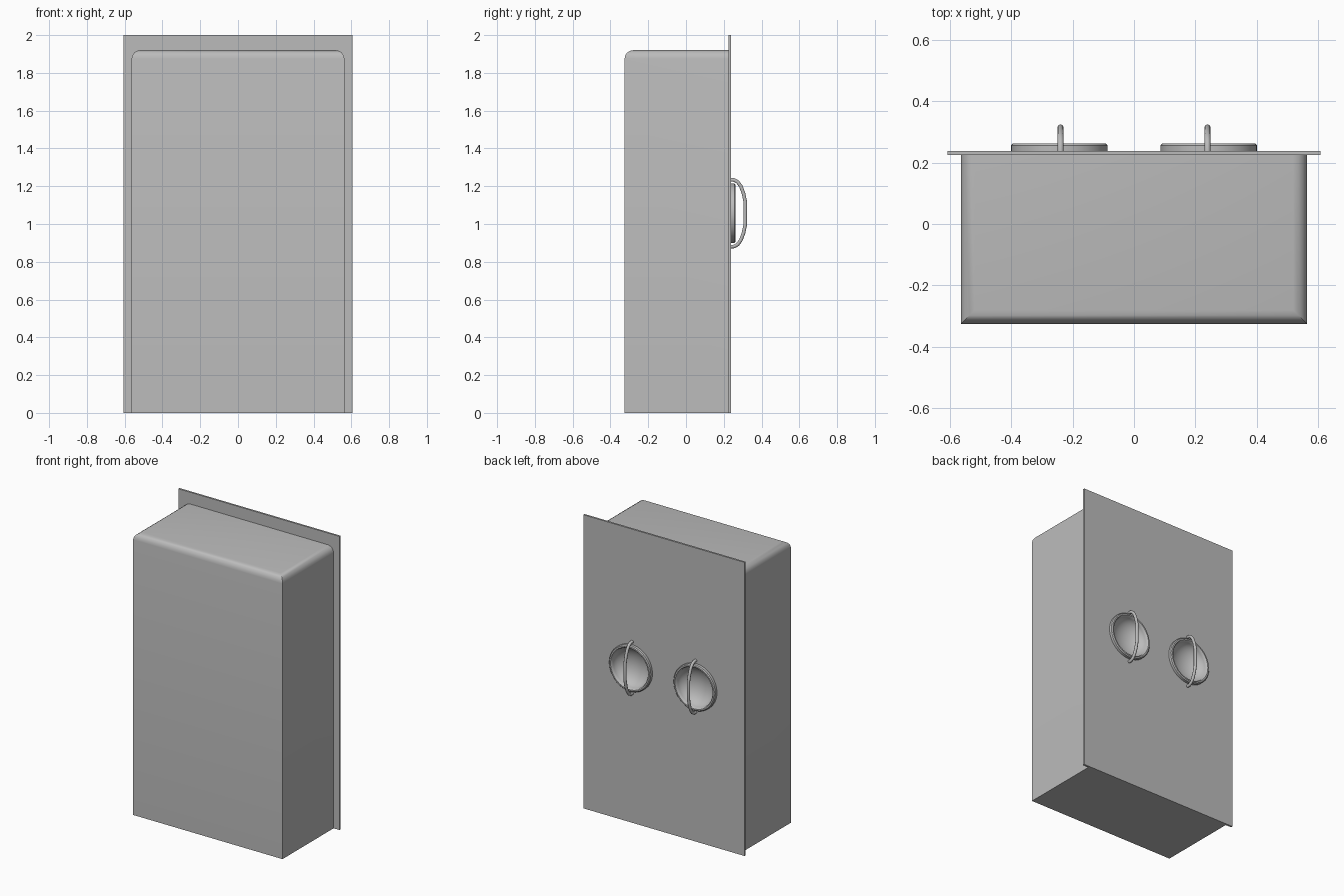
import bpy
import bmesh
import math
from mathutils import Matrix, Vector

cube = bpy.data.objects.get("Cube")
if cube:
    bpy.data.objects.remove(cube, do_unlink=True)

# One plain grey material
GREY = (0.5, 0.5, 0.5, 1.0)
grey = bpy.data.materials.new("grey metal")
grey.diffuse_color = GREY
grey.use_nodes = True
grey.node_tree.nodes["Principled BSDF"].inputs["Base Color"].default_value = GREY


def add_object(name, bm, angle=None):
    """Turn a bmesh into a named grey object, smooth below the given angle."""
    mesh = bpy.data.meshes.new(name)
    bm.to_mesh(mesh)
    bm.free()
    obj = bpy.data.objects.new(name, mesh)
    bpy.context.collection.objects.link(obj)
    mesh.materials.append(grey)
    bpy.ops.object.select_all(action="DESELECT")
    obj.select_set(True)
    bpy.context.view_layer.objects.active = obj
    if angle:
        bpy.ops.object.shade_smooth_by_angle(angle=math.radians(angle))
    return obj


def box(low, high):
    bm = bmesh.new()
    low, high = Vector(low), Vector(high)
    size = high - low
    bmesh.ops.create_cube(bm, size=1, matrix=Matrix.Translation((low + high) / 2)
                          @ Matrix.Diagonal((*size, 1)))
    return bm


PLATE_FRONT, PLATE_BACK = 0.225, 0.238
DISH_X, DISH_Z = 0.243, 1.057

# Housing: rounded top edges, open where the panel covers it
bm = box((-0.563, -0.325, 0), (0.563, PLATE_FRONT, 1.92))
bmesh.ops.delete(bm, geom=[f for f in bm.faces if f.normal.y > 0.9], context="FACES_ONLY")
top_edges = [e for e in bm.edges if all(v.co.z > 1.9 for v in e.verts) and not e.is_boundary]
bmesh.ops.bevel(bm, geom=top_edges, offset=0.045, segments=4, profile=0.5, affect="EDGES")
add_object("housing", bm, 35)

# Back panel with two round openings for the dishes
panel = add_object("back_panel", box((-0.607, PLATE_FRONT, 0), (0.607, PLATE_BACK, 2)))
for side in (-1, 1):
    bm = bmesh.new()
    place = Matrix.Translation((side * DISH_X, PLATE_BACK, DISH_Z)) @ Matrix.Rotation(math.pi / 2, 4, "X")
    bmesh.ops.create_cone(bm, cap_ends=True, segments=48, radius1=0.145, radius2=0.145,
                          depth=0.1, matrix=place)
    cutter = add_object("opening_cutter", bm)
    cutter.hide_render = True
    cut = panel.modifiers.new("opening", "BOOLEAN")
    cut.object = cutter
    cut.operation = "DIFFERENCE"
    cut.solver = "EXACT"
    bpy.context.view_layer.objects.active = panel
    bpy.ops.object.modifier_apply(modifier=cut.name)
    bpy.data.objects.remove(cutter, do_unlink=True)


# Dish: raised rim and hollow bowl, turned around the y axis
def dish(name, x):
    rim = [(0.157, 0.23), (0.157, 0.256), (0.151, 0.262), (0.142, 0.262), (0.136, 0.256)]
    bowl = [(0.136 * math.cos(a), 0.256 - 0.09 * math.sin(a))
            for a in (math.radians(9 * i) for i in range(1, 11))]
    bm = bmesh.new()
    verts = [bm.verts.new((x + r, y, DISH_Z)) for r, y in rim + bowl]
    edges = [bm.edges.new(pair) for pair in zip(verts, verts[1:])]
    bmesh.ops.spin(bm, geom=verts + edges, cent=(x, 0, DISH_Z), axis=(0, 1, 0),
                   angle=2 * math.pi, steps=48, use_merge=True)
    bmesh.ops.remove_doubles(bm, verts=bm.verts, dist=0.0005)
    bmesh.ops.recalc_face_normals(bm, faces=bm.faces)
    # The rim wall must face away from the axis
    wall = max(bm.faces, key=lambda f: (f.calc_center_median() - Vector((x, 0.24, DISH_Z))).xz.length)
    if wall.normal.dot(wall.calc_center_median() - Vector((x, 0.24, DISH_Z))) < 0:
        bmesh.ops.reverse_faces(bm, faces=bm.faces)
    add_object(name, bm, 40)


# Handle: round bar bent into a bow across the dish
def handle(name, x):
    half = [(0.230, 0.177), (0.255, 0.176), (0.273, 0.166), (0.290, 0.143),
            (0.304, 0.106), (0.314, 0.060)]
    path = half + [(y, -z) for y, z in reversed(half)]
    curve = bpy.data.curves.new(name, "CURVE")
    curve.dimensions = "3D"
    curve.bevel_depth = 0.01
    curve.bevel_resolution = 3
    curve.use_fill_caps = True
    spline = curve.splines.new("POLY")
    spline.points.add(len(path) - 1)
    for point, (y, z) in zip(spline.points, path):
        point.co = (x, y, DISH_Z + z, 1)
    curve.materials.append(grey)
    obj = bpy.data.objects.new(name, curve)
    bpy.context.collection.objects.link(obj)
    bpy.ops.object.select_all(action="DESELECT")
    obj.select_set(True)
    bpy.context.view_layer.objects.active = obj
    bpy.ops.object.convert(target="MESH")
    bpy.ops.object.shade_smooth_by_angle(angle=math.radians(40))


for side, label in ((-1, "right"), (1, "left")):
    dish(label + "_dish", side * DISH_X)
    handle(label + "_handle", side * 0.239)
